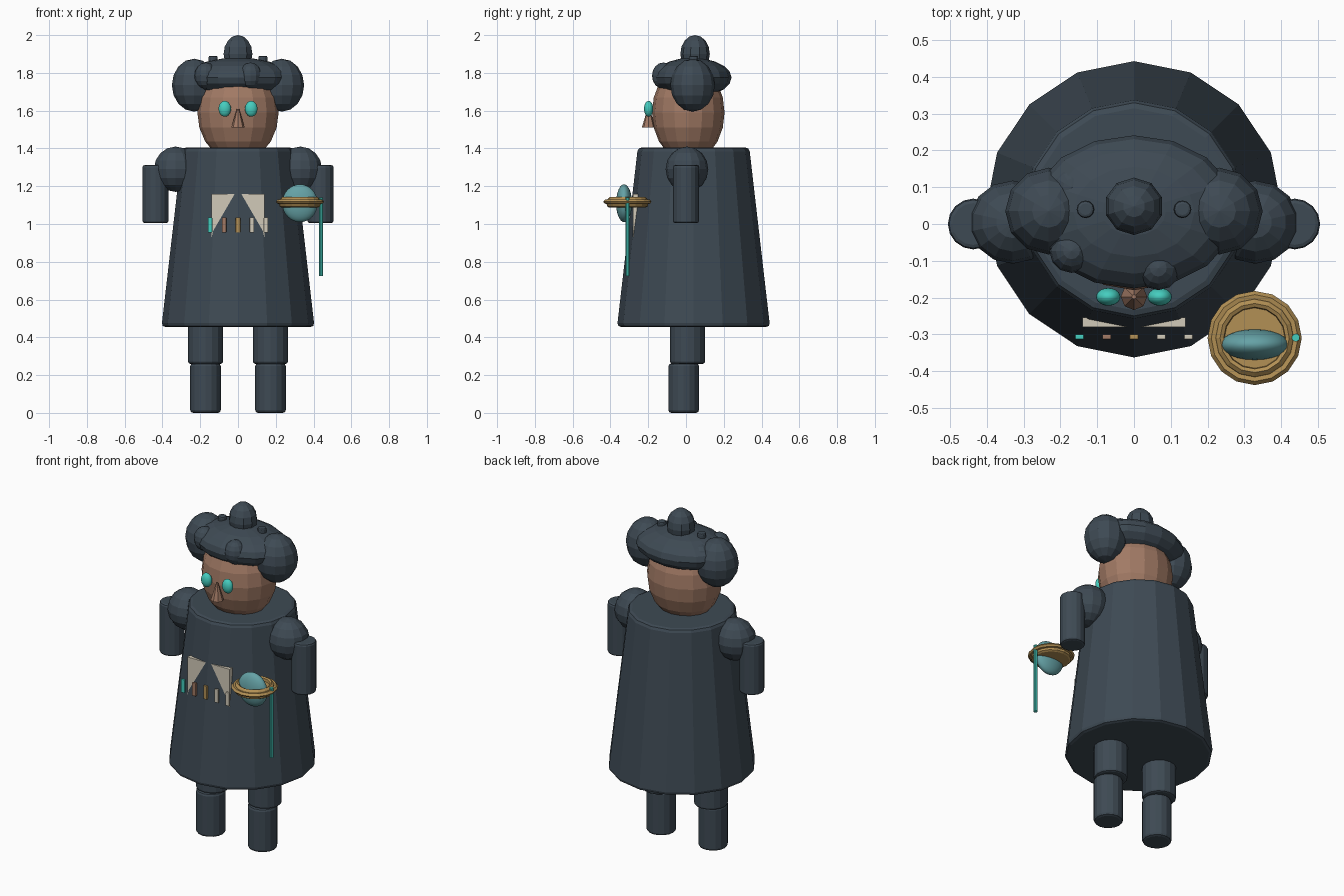
import bpy, bmesh, math
from mathutils import Matrix, Vector

if "Cube" in bpy.data.objects:
    bpy.data.objects.remove(bpy.data.objects["Cube"])


def material(name, rgb):
    m = bpy.data.materials.new(name)
    m.diffuse_color = (*rgb, 1)
    m.use_nodes = True
    m.node_tree.nodes["Principled BSDF"].inputs["Base Color"].default_value = m.diffuse_color
    return m


DARK = material("dark slate", (0.048, 0.068, 0.088))
SKIN = material("brown skin", (0.36, 0.195, 0.13))
TEAL = material("bright teal", (0.06, 0.61, 0.52))
GOLD = material("dull gold", (0.45, 0.28, 0.09))
CREAM = material("cream", (0.64, 0.59, 0.48))
GLASS = material("grey teal", (0.13, 0.36, 0.38))


def finish(name, bm, mat, bevel=0, smooth=False):
    bmesh.ops.recalc_face_normals(bm, faces=bm.faces)
    me = bpy.data.meshes.new(name)
    bm.to_mesh(me)
    bm.free()
    me.materials.append(mat)
    ob = bpy.data.objects.new(name, me)
    bpy.context.collection.objects.link(ob)
    if smooth:
        me.shade_smooth()
    if bevel:
        mod = ob.modifiers.new("soft edges", 'BEVEL')
        mod.width = bevel
        mod.segments = 2
        mod.limit_method = 'ANGLE'
        mod.angle_limit = math.radians(50)
    return ob


def ball(name, loc, size, mat, seg=12, rings=8, smooth=False):
    bm = bmesh.new()
    bmesh.ops.create_uvsphere(bm, u_segments=seg, v_segments=rings, radius=1,
                              matrix=Matrix.Translation(loc) @ Matrix.Diagonal((*size, 1)))
    return finish(name, bm, mat, 0, smooth)


def tube(name, x, y, z0, z1, r0, r1, mat, seg=16, bevel=0.0):
    bm = bmesh.new()
    bmesh.ops.create_cone(bm, cap_ends=True, segments=seg, radius1=r0, radius2=r1, depth=z1 - z0,
                          matrix=Matrix.Translation((x, y, (z0 + z1) / 2)))
    return finish(name, bm, mat, bevel)


def box(name, loc, size, mat, bevel=0):
    bm = bmesh.new()
    bmesh.ops.create_cube(bm, size=1, matrix=Matrix.Translation(loc) @ Matrix.Diagonal((*size, 1)))
    return finish(name, bm, mat, bevel)


def lathe(name, loc, profile, mat, seg=16):
    bm = bmesh.new()
    verts = [bm.verts.new((r, 0, z)) for r, z in profile]
    edges = [bm.edges.new(p) for p in zip(verts, verts[1:])]
    bmesh.ops.spin(bm, geom=verts + edges, cent=(0, 0, 0), axis=(0, 0, 1),
                   angle=math.tau, steps=seg, use_duplicate=False)
    bmesh.ops.remove_doubles(bm, verts=bm.verts, dist=1e-4)
    bmesh.ops.translate(bm, verts=bm.verts, vec=Vector(loc))
    return finish(name, bm, mat)


# Robe, head and hair
tube("robe", 0, 0.04, 0.455, 1.405, 0.405, 0.295, DARK, 16, 0.02)
ball("head", (0, 0.012, 1.59), (0.215, 0.192, 0.26), SKIN, 16, 10)
ball("hair_cap", (0, 0.033, 1.775), (0.28, 0.208, 0.105), DARK, 16, 10)
ball("top_bun", (0, 0.048, 1.9), (0.08, 0.078, 0.1), DARK, 10, 8)
for i, (x, y) in enumerate([(-0.17, -0.073), (0.066, -0.12), (0.07, 0.12), (-0.17, 0.1)]):
    h = 1.785 if y < 0 else 1.78
    ball(f"curl_{i + 1}", (x, y, h), (0.06, 0.06, 0.07), DARK, 12, 8)

# Nose
tube("nose", 0, -0.198, 1.51, 1.61, 0.036, 0.006, SKIN, 8)

# Paired parts
for side, s in (("left", -1), ("right", 1)):
    ball(f"{side}_side_bun", (s * 0.232, 0.035, 1.735), (0.118, 0.118, 0.14), DARK, 12, 8)
    tube(f"{side}_hair_pin", s * 0.132, 0.04, 1.8, 1.89, 0.024, 0.024, DARK, 12, 0.008)
    ball(f"{side}_eye", (s * 0.07, -0.198, 1.61), (0.033, 0.024, 0.042), TEAL, 20, 14, True)
    ball(f"{side}_shoulder", (s * 0.33, 0.005, 1.29), (0.118, 0.113, 0.12), DARK, 14, 8)
    tube(f"{side}_arm", s * 0.437, 0, 1.005, 1.312, 0.069, 0.069, DARK, 16, 0.012)
    tube(f"{side}_upper_leg", s * 0.172, 0.008, 0.26, 0.5, 0.093, 0.093, DARK, 16, 0.012)
    tube(f"{side}_boot", s * 0.172, -0.012, 0, 0.262, 0.081, 0.081, DARK, 16, 0.015)

# Chest plate, half sunk in the robe so two triangles show
box("chest_plate", (0, -0.267, 1.03), (0.28, 0.026, 0.26), CREAM)

# Row of small vials
for i, mat in enumerate((TEAL, SKIN, GOLD, CREAM, CREAM)):
    box(f"vial_{i + 1}", ((i - 2) * 0.074, -0.307, 0.995), (0.024, 0.014, 0.08), mat, 0.003)

# Held dish with stepped rings, lens and hanging rod
lathe("ringed_dish", (0.328, -0.31, 0), [
    (0, 1.122), (0.082, 1.122), (0.084, 1.138), (0.094, 1.143), (0.104, 1.134), (0.106, 1.128),
    (0.118, 1.13), (0.128, 1.118), (0.12, 1.108), (0.11, 1.106), (0.108, 1.094), (0.098, 1.088),
    (0, 1.088)], GOLD)
ball("lens", (0.328, -0.328, 1.11), (0.094, 0.042, 0.1), GLASS, 24, 16, True)
tube("hanging_rod", 0.44, -0.309, 0.725, 1.14, 0.011, 0.011, TEAL, 10)
